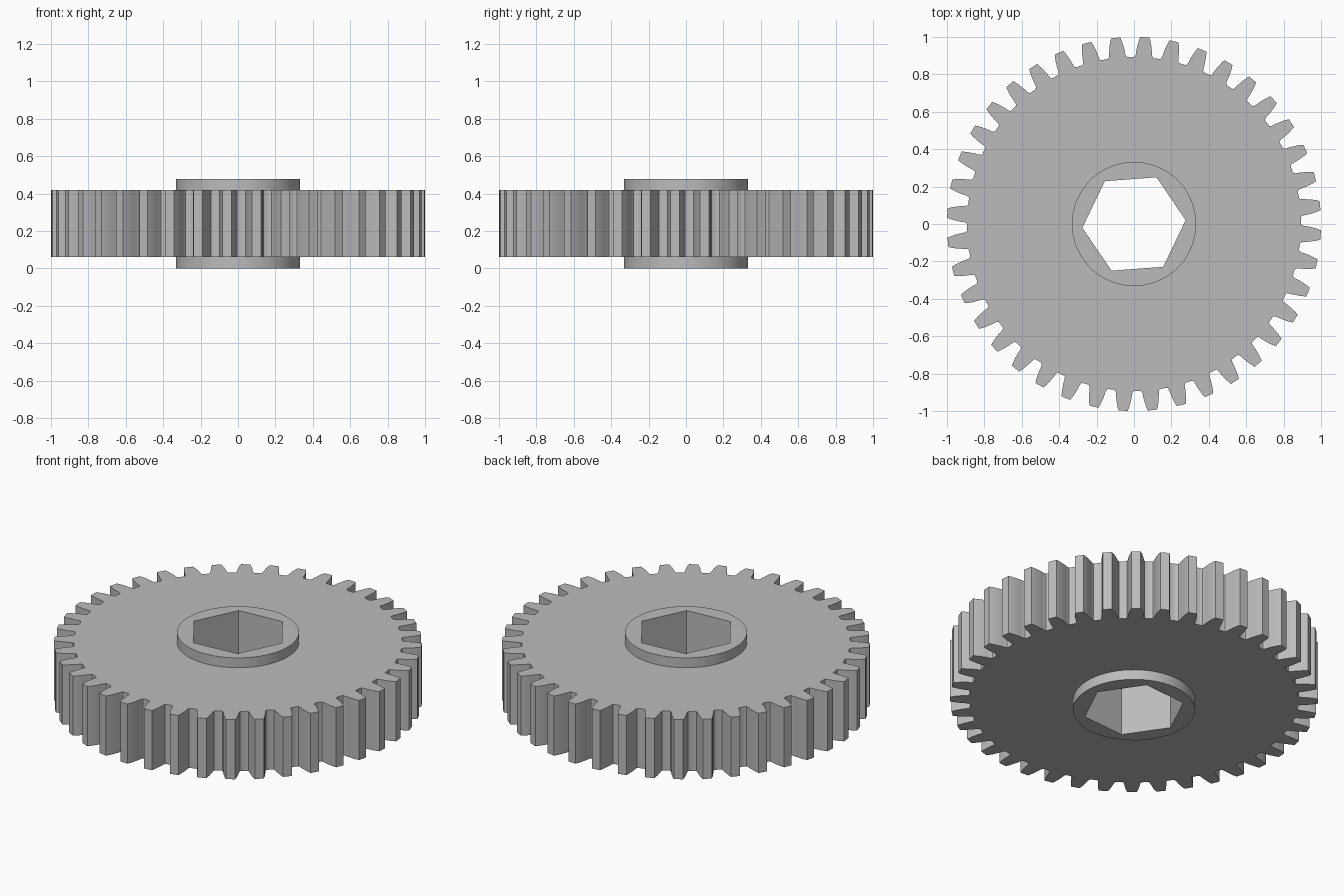
import bpy
import bmesh
import math

cube = bpy.data.objects.get("Cube")
if cube:
    bpy.data.objects.remove(cube, do_unlink=True)

grey = bpy.data.materials.new("plain_grey")
grey.use_nodes = True
colour = (0.5, 0.5, 0.5, 1)
grey.diffuse_color = colour
grey.node_tree.nodes["Principled BSDF"].inputs["Base Color"].default_value = colour


def polygon(sides, radius, turn=0):
    """Regular polygon as (radius, degrees) points."""
    return [(radius, turn + 360 * i / sides) for i in range(sides)]


def bored_prism(name, outline, bore, bottom, top):
    """Extrude an outline with a hole through it."""
    bm = bmesh.new()
    edges = []
    for loop in (outline, bore):
        verts = [bm.verts.new((r * math.cos(math.radians(a)),
                               r * math.sin(math.radians(a)), bottom)) for r, a in loop]
        edges += [bm.edges.new((v, verts[i - 1])) for i, v in enumerate(verts)]
    bmesh.ops.triangle_fill(bm, edges=edges, use_beauty=True)
    result = bmesh.ops.extrude_face_region(bm, geom=bm.faces[:], use_keep_orig=True)
    moved = [g for g in result["geom"] if isinstance(g, bmesh.types.BMVert)]
    bmesh.ops.translate(bm, verts=moved, vec=(0, 0, top - bottom))
    bmesh.ops.recalc_face_normals(bm, faces=bm.faces[:])
    mesh = bpy.data.meshes.new(name)
    bm.to_mesh(mesh)
    bm.free()
    mesh.materials.append(grey)
    obj = bpy.data.objects.new(name, mesh)
    bpy.context.collection.objects.link(obj)
    bpy.ops.object.select_all(action="DESELECT")
    obj.select_set(True)
    bpy.context.view_layer.objects.active = obj
    bpy.ops.object.shade_smooth_by_angle(angle=math.radians(25))
    return obj


# Tooth flank from root fillet to tip: radius and half angle in degrees
TEETH = 40
FIRST_TOOTH = -3.35
flank = [(0.893, 3.45), (0.896, 3.05), (0.907, 2.75), (0.925, 2.6),
         (0.945, 2.36), (0.965, 2.08), (0.985, 1.74), (1.0, 1.42)]

rim = []
for i in range(TEETH):
    centre = FIRST_TOOTH + 360 * i / TEETH
    rim += [(r, centre - a) for r, a in flank]
    rim += [(r, centre + a) for r, a in reversed(flank)]

# Toothed wheel
bored_prism("gear_wheel", rim, polygon(64, 0.32), 0.06, 0.418)

# Raised hub with hexagonal bore
bored_prism("hub", polygon(64, 0.332), polygon(6, 0.277, 4.2), 0, 0.477)
